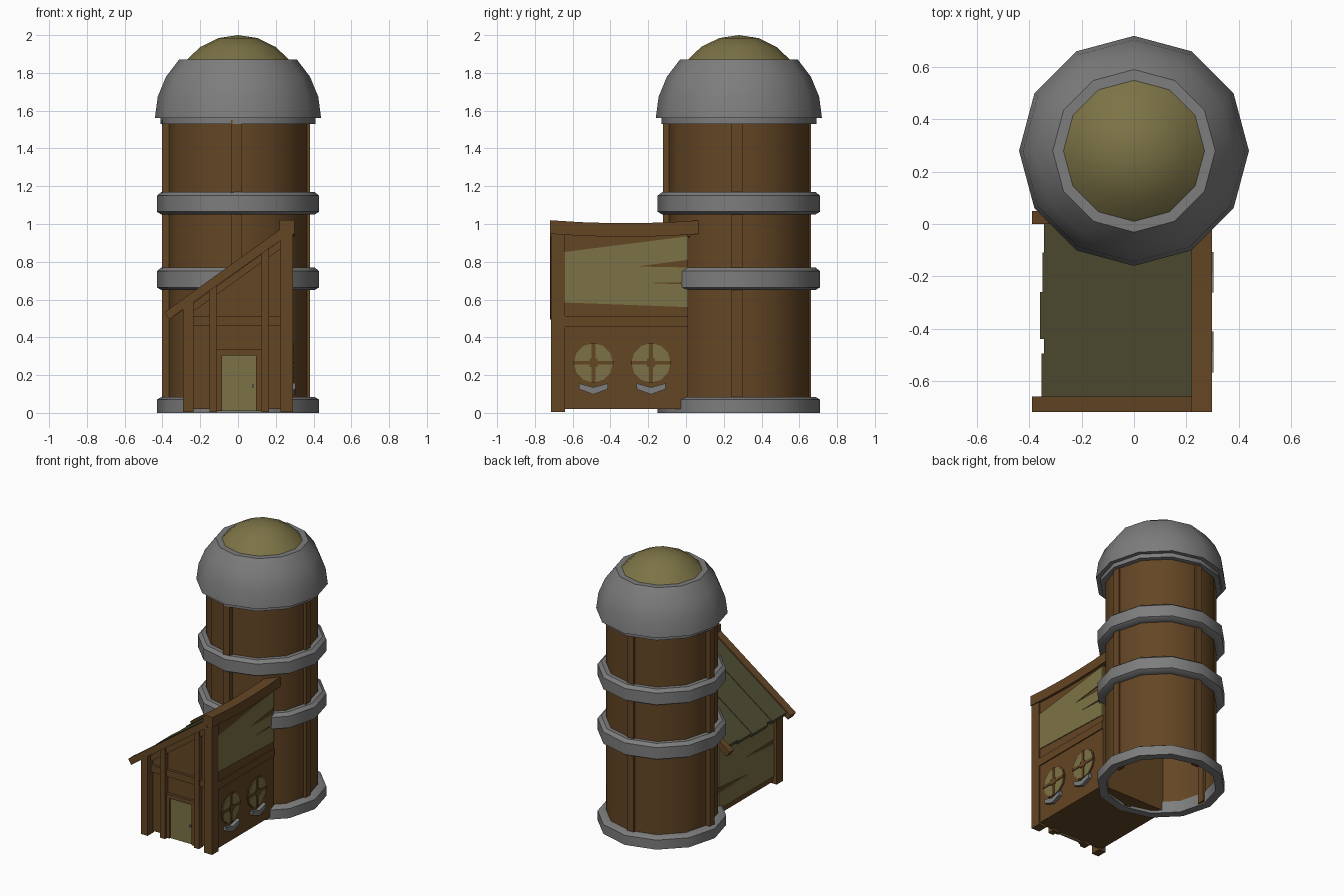
import bpy, bmesh, math

cube = bpy.data.objects.get("Cube")
if cube:
    bpy.data.objects.remove(cube, do_unlink=True)


def material(name, r, g, b):
    m = bpy.data.materials.new(name)
    m.use_nodes = True
    m.diffuse_color = (r, g, b, 1)
    m.node_tree.nodes["Principled BSDF"].inputs["Base Color"].default_value = (r, g, b, 1)
    return m


WOOD = material("brown wood", 0.127, 0.061, 0.018)
STONE = material("grey stone", 0.205, 0.205, 0.205)
PALE = material("pale olive", 0.202, 0.171, 0.061)
ROOF = material("dark olive", 0.078, 0.073, 0.032)

TOWER_Y = 0.28
FRONT = -0.655
WALL_R = 0.28
WALL_L = -0.26
SLOPE = 0.718


def roof_z(x):
    """Height of the roof's upper surface at x."""
    return 0.535 + SLOPE * (x + 0.385)


def finish(name, bm, mat, smooth=False):
    bmesh.ops.recalc_face_normals(bm, faces=bm.faces)
    me = bpy.data.meshes.new(name)
    bm.to_mesh(me)
    bm.free()
    me.materials.append(mat)
    ob = bpy.data.objects.new(name, me)
    bpy.context.collection.objects.link(ob)
    if smooth:
        bpy.ops.object.select_all(action='DESELECT')
        ob.select_set(True)
        bpy.context.view_layer.objects.active = ob
        bpy.ops.object.shade_smooth_by_angle(angle=math.radians(32))
    return ob


def lathe(name, profile, mat, closed=False, sides=12):
    """Spin a (radius, height) profile round the tower axis."""
    bm = bmesh.new()
    rings = []
    for r, z in profile:
        rings.append([bm.verts.new((r * math.cos(math.tau * i / sides),
                                    TOWER_Y + r * math.sin(math.tau * i / sides), z))
                      for i in range(sides)])
    pairs = list(zip(rings, rings[1:]))
    if closed:
        pairs.append((rings[-1], rings[0]))
    for a, b in pairs:
        for i in range(sides):
            j = (i + 1) % sides
            bm.faces.new((a[i], a[j], b[j], b[i]))
    bmesh.ops.remove_doubles(bm, verts=bm.verts, dist=0.0001)
    return finish(name, bm, mat, True)


def prism(name, axis, points, lo, hi, mat):
    """Extrude an outline along x (points are y, z), y (x, z) or z (x, y)."""
    def place(p, d):
        return {"x": (d, p[0], p[1]), "y": (p[0], d, p[1]), "z": (p[0], p[1], d)}[axis]
    bm = bmesh.new()
    a = [bm.verts.new(place(p, lo)) for p in points]
    b = [bm.verts.new(place(p, hi)) for p in points]
    bm.faces.new(a)
    bm.faces.new(b)
    for i in range(len(a)):
        j = (i + 1) % len(a)
        bm.faces.new((a[i], a[j], b[j], b[i]))
    return finish(name, bm, mat)


def box(name, x, y, z, mat):
    return prism(name, "z", [(x[0], y[0]), (x[1], y[0]), (x[1], y[1]), (x[0], y[1])], *z, mat)


def circle(cy, cz, r, n=12):
    return [(cy + r * math.cos(math.tau * i / n), cz + r * math.sin(math.tau * i / n))
            for i in range(n)]


# Tower body, stone bands and four upright posts
lathe("tower_wall", [(0.375, 0.01), (0.375, 1.56)], WOOD)
lathe("base_band", [(0.37, 0), (0.43, 0), (0.43, 0.07), (0.405, 0.085), (0.37, 0.085)], STONE, True)
for name, z in (("lower_band", 0.71), ("upper_band", 1.11)):
    lathe(name, [(0.37, z - 0.06), (0.405, z - 0.06), (0.43, z - 0.045), (0.43, z + 0.04),
                 (0.405, z + 0.06), (0.37, z + 0.06)], STONE, True)
for name, cx, cy in (("front", 0, -1), ("back", 0, 1), ("left", 1, 0), ("right", -1, 0)):
    px, py = cx * 0.367 - 0.01, TOWER_Y - 0.01 + cy * 0.367
    w, d = (0.028, 0.025) if cx == 0 else (0.025, 0.028)
    box("tower_post_" + name, (px - w, px + w), (py - d, py + d), (0.01, 1.55), WOOD)

# Stone dome with an inset pale crown
lathe("cap_band", [(0.36, 1.53), (0.41, 1.53), (0.41, 1.565), (0.36, 1.565)], STONE, True)
shell = [(0.44 * math.cos(math.radians(a)), 1.56 + 0.44 * math.sin(math.radians(a)))
         for a in (0, 15, 30, 45)]
lathe("stone_dome", [(0.36, 1.56)] + shell + [(0.27, 1.871), (0.27, 1.85)], STONE)
lathe("dome_crown", [(0.272, 1.868), (0.2, 1.937), (0.105, 1.984), (0, 2)], PALE)

# Lean-to house body
prism("house_body", "y", [(WALL_L, 0.02), (WALL_R, 0.02), (WALL_R, roof_z(WALL_R) - 0.05),
                          (WALL_L, roof_z(WALL_L) - 0.05)], FRONT, 0.01, WOOD)


def front_post(name, x0, x1, y):
    prism(name, "y", [(x0, 0.005), (x1, 0.005), (x1, roof_z(x1) - 0.045),
                      (x0, roof_z(x0) - 0.045)], y, -0.64, WOOD)


front_post("front_post_right", -0.29, -0.235, -0.715)
front_post("front_post_left", 0.225, 0.29, -0.715)
front_post("door_post_right", -0.15, -0.11, -0.69)
front_post("door_post_left", 0.125, 0.165, -0.69)
box("front_rail", (-0.24, 0.23), (-0.675, -0.64), (0.46, 0.51), WOOD)
box("door_lintel", (-0.11, 0.125), (-0.675, -0.64), (0.305, 0.335), WOOD)
for name, x in (("right", (-0.11, -0.085)), ("left", (0.095, 0.125))):
    box("door_jamb_" + name, x, (-0.675, -0.64), (0.01, 0.305), WOOD)
prism("front_brace", "y", [(x, roof_z(x) - d) for x, d in
                           ((-0.24, 0.105), (0.23, 0.105), (0.23, 0.06), (-0.24, 0.06))],
      -0.68, -0.64, WOOD)
box("door", (-0.085, 0.095), (-0.664, -0.65), (0.01, 0.305), PALE)
box("door_knob", (0.073, 0.085), (-0.674, -0.66), (0.135, 0.15), STONE)

# Left wall: rail, split plaster panel, round windows and stone sills
box("side_rail", (0.25, 0.288), (-0.66, 0.01), (0.455, 0.512), WOOD)
prism("side_panel", "x", [(-0.66, 0.85), (0.01, 0.935), (0.01, 0.81), (-0.26, 0.775),
                          (0.01, 0.77), (0.01, 0.692), (-0.22, 0.688), (0.01, 0.68),
                          (0.01, 0.56), (-0.66, 0.585)], 0.278, 0.286, PALE)
for i, y in enumerate((-0.49, -0.185)):
    tag = ("_front", "_back")[i]
    z = 0.265
    prism("window_frame" + tag, "x", circle(y, z, 0.112), 0.27, 0.285, WOOD)
    prism("window_glass" + tag, "x", circle(y, z, 0.104), 0.28, 0.289, PALE)
    box("window_upright" + tag, (0.28, 0.294), (y - 0.01, y + 0.01), (z - 0.105, z + 0.105), WOOD)
    box("window_bar" + tag, (0.28, 0.294), (y - 0.105, y + 0.105), (z - 0.01, z + 0.01), WOOD)
    box("window_boss" + tag, (0.28, 0.296), (y - 0.022, y + 0.022), (z - 0.022, z + 0.022), WOOD)
    prism("window_sill" + tag, "x", [(y - 0.078, 0.157), (y - 0.075, 0.125), (y, 0.098),
                                     (y + 0.075, 0.125), (y + 0.078, 0.157), (y, 0.135)],
          0.27, 0.305, STONE)

# Right wall boards
prism("right_wall_boards", "x", [(-0.65, 0.06), (-0.65, 0.3), (-0.3, 0.325), (-0.65, 0.33),
                                 (-0.65, 0.55), (0.0, 0.55), (0.0, 0.22), (-0.35, 0.19),
                                 (0.0, 0.18), (0.0, 0.06)], WALL_L - 0.008, WALL_L + 0.002, PALE)

# Roof boards with uneven eaves
edges = (-0.665, -0.495, -0.44, -0.26, -0.11, 0.01)
eaves = (-0.355, -0.345, -0.36, -0.35, -0.345)
for i, x0 in enumerate(eaves):
    drop = 0.012 + 0.005 * (i % 2)
    prism("roof_board_%d" % (i + 1), "y",
          [(x0, roof_z(x0) - drop), (0.24, roof_z(0.24) - drop),
           (0.24, roof_z(0.24) - drop - 0.03), (x0 + 0.015, roof_z(x0) - drop - 0.03)],
          edges[i], edges[i + 1], ROOF)

# Sloping edge beams and a gently sagging ridge beam
for name, y0, y1 in (("front", -0.72, -0.66), ("back", 0.0, 0.05)):
    prism("rake_beam_" + name, "y", [(-0.39, 0.532), (0.23, roof_z(0.23)),
                                     (0.255, roof_z(0.255) - 0.06), (-0.365, 0.495)],
          y0, y1, WOOD)
ys = [-0.72 + 0.16 * i for i in range(6)]
sag = [0.016 * (1 - ((y + 0.32) / 0.4) ** 2) for y in ys]
prism("ridge_beam", "x", [(y, 1.02 - s) for y, s in zip(ys, sag)] +
      [(y, 0.948 - s) for y, s in reversed(list(zip(ys, sag)))], 0.22, 0.298, WOOD)
